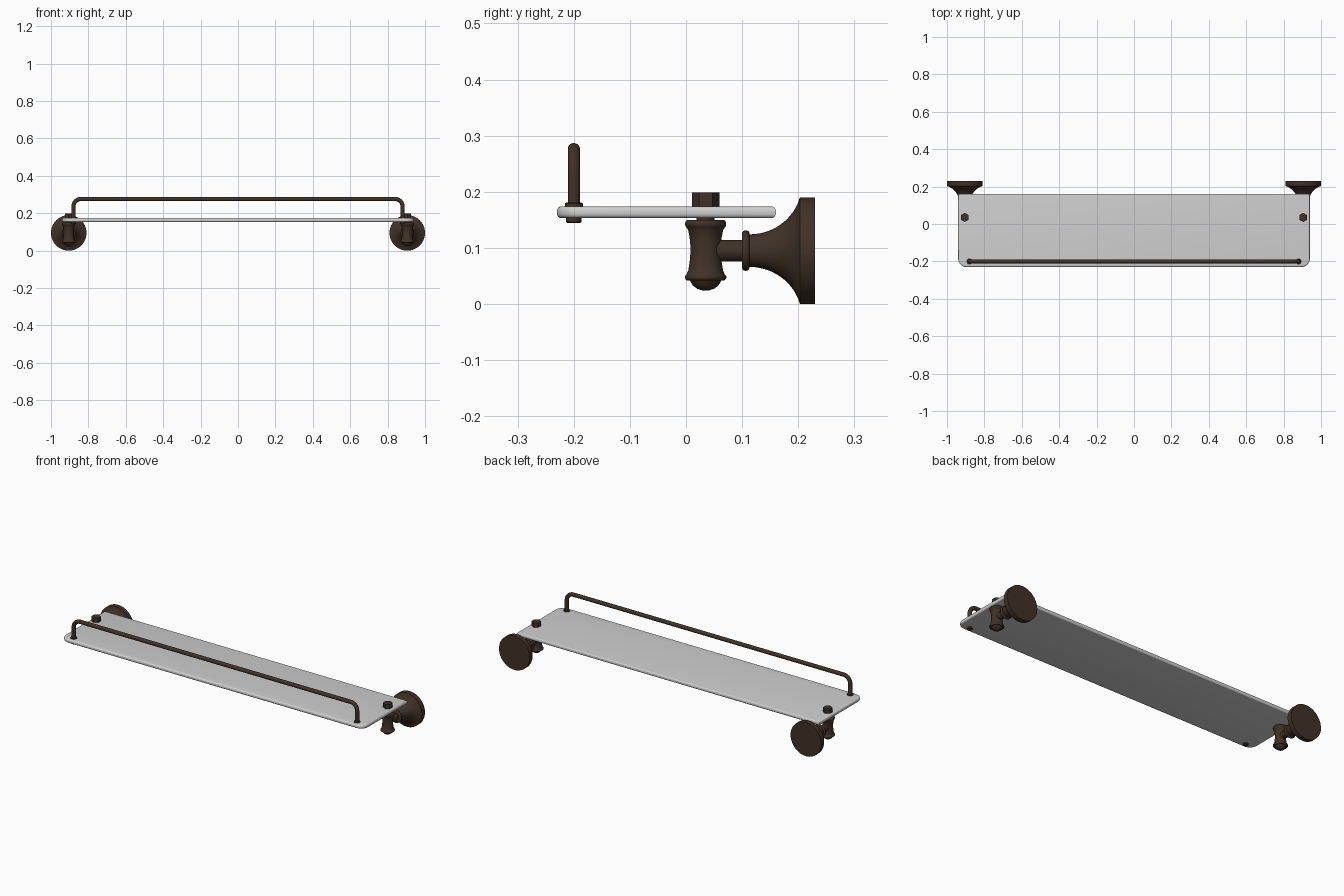
import bpy, bmesh, math
from mathutils import Vector, Matrix

if "Cube" in bpy.data.objects:
    bpy.data.objects.remove(bpy.data.objects["Cube"])


def material(name, rgb):
    m = bpy.data.materials.new(name)
    m.diffuse_color = (*rgb, 1)
    m.use_nodes = True
    m.node_tree.nodes["Principled BSDF"].inputs["Base Color"].default_value = m.diffuse_color
    return m


BRONZE = material("dark bronze", (0.052, 0.031, 0.020))
GLASS = material("pale grey glass", (0.62, 0.62, 0.62))


def finish(bm, name, mat, smooth=True):
    bmesh.ops.recalc_face_normals(bm, faces=bm.faces)
    me = bpy.data.meshes.new(name)
    bm.to_mesh(me)
    bm.free()
    ob = bpy.data.objects.new(name, me)
    bpy.context.collection.objects.link(ob)
    me.materials.append(mat)
    if smooth:
        bpy.ops.object.select_all(action='DESELECT')
        ob.select_set(True)
        bpy.context.view_layer.objects.active = ob
        bpy.ops.object.shade_smooth_by_angle(angle=math.radians(40))
    return ob


def lathe(name, profile, origin, along_y=False, sides=40, smooth=True, turn=0.0):
    """Revolve (radius, height) pairs about z, or about y, through origin."""
    bm = bmesh.new()
    rot = Matrix.Rotation(-math.pi / 2, 3, 'X') if along_y else Matrix.Identity(3)
    rings = []
    for r, h in profile:
        ring = []
        for i in range(sides):
            a = turn + 2 * math.pi * i / sides
            p = Vector((r * math.cos(a), r * math.sin(a), h))
            ring.append(bm.verts.new(rot @ p + Vector(origin)))
        rings.append(ring)
    for a, b in zip(rings, rings[1:]):
        for i in range(sides):
            j = (i + 1) % sides
            bm.faces.new((a[i], a[j], b[j], b[i]))
    bm.faces.new(rings[0])
    bm.faces.new(rings[-1])
    return finish(bm, name, BRONZE, smooth)


def arc(cx, cy, rx, ry, a0, a1, n):
    return [(cx + rx * math.cos(math.radians(a0 + (a1 - a0) * i / n)),
             cy + ry * math.sin(math.radians(a0 + (a1 - a0) * i / n))) for i in range(n + 1)]


# Glass shelf: rounded front corners, softened rim
outline = ([(0.94, 0.16), (-0.94, 0.16)]
           + arc(-0.895, -0.185, 0.045, 0.045, 180, 270, 12)
           + arc(0.895, -0.185, 0.045, 0.045, 270, 360, 12))
bm = bmesh.new()
base = bm.faces.new([bm.verts.new((x, y, 0.153)) for x, y in outline])
up = bmesh.ops.extrude_face_region(bm, geom=[base])
bmesh.ops.translate(bm, vec=(0, 0, 0.021),
                    verts=[v for v in up['geom'] if isinstance(v, bmesh.types.BMVert)])
rim = [e for e in bm.edges if abs(e.verts[0].co.z - e.verts[1].co.z) < 1e-5]
bmesh.ops.bevel(bm, geom=rim, offset=0.008, segments=4, profile=0.5, affect='EDGES')
finish(bm, "glass_shelf", GLASS)

# Guard rail: one bent tube with rounded corners
path = ([(-0.88, 0.146)] + arc(-0.84, 0.236, 0.04, 0.04, 180, 90, 10)
        + arc(0.84, 0.236, 0.04, 0.04, 90, 0, 10) + [(0.88, 0.146)])
cu = bpy.data.curves.new("guard_rail", 'CURVE')
cu.dimensions = '3D'
cu.bevel_depth = 0.011
cu.bevel_resolution = 5
cu.use_fill_caps = True
sp = cu.splines.new('POLY')
sp.points.add(len(path) - 1)
for pt, (x, z) in zip(sp.points, path):
    pt.co = (x, -0.2, z, 1)
cu.materials.append(BRONZE)
rail = bpy.data.objects.new("guard_rail", cu)
bpy.context.collection.objects.link(rail)
bpy.ops.object.select_all(action='DESELECT')
rail.select_set(True)
bpy.context.view_layer.objects.active = rail
bpy.ops.object.convert(target='MESH')
bpy.ops.object.shade_smooth_by_angle(angle=math.radians(40))

# Profiles of the turned parts
post = ([(0.006, 0.024), (0.015, 0.027), (0.023, 0.033), (0.028, 0.042)]
        + arc(0.031, 0.0475, 0.006, 0.006, -90, 60, 6)
        + [(0.031, 0.060), (0.0285, 0.075), (0.0272, 0.090), (0.0272, 0.103),
           (0.0285, 0.118), (0.031, 0.131)]
        + arc(0.031, 0.1425, 0.0058, 0.0075, -60, 90, 6))
flare = [(0.029 + 0.066 * (1 - math.cos(t)) / 0.741, 0.113 + 0.09 * math.sin(t) / 0.966)
         for t in (math.radians(75 * i / 12) for i in range(13))]
wall_base = flare + [(0.095, 0.23)]
collar = arc(0.031, 0.1065, 0.005, 0.0065, -90, 90, 8)

# Wall mounts and rail fixings, one set per side
for side, s in (("left", -1), ("right", 1)):
    x = 0.905 * s
    lathe(side + "_post", post, (x, 0.035, 0))
    lathe(side + "_stud", [(0.016, 0.145), (0.016, 0.18)], (x, 0.035, 0), sides=24)
    lathe(side + "_hex_nut", [(0.0245, 0.174), (0.0245, 0.199)], (x, 0.035, 0),
          sides=6, smooth=False, turn=math.pi / 2)
    lathe(side + "_arm", [(0.019, 0.04), (0.019, 0.115)], (x, 0, 0.095), along_y=True, sides=28)
    lathe(side + "_collar", collar, (x, 0, 0.095), along_y=True)
    lathe(side + "_wall_base", wall_base, (x, 0, 0.095), along_y=True, sides=56)
    lathe(side + "_rail_upper_washer", [(0.016, 0.173), (0.016, 0.179), (0.013, 0.181)],
          (0.88 * s, -0.2, 0), sides=24)
    lathe(side + "_rail_lower_washer", [(0.011, 0.144), (0.0135, 0.146), (0.0135, 0.154)],
          (0.88 * s, -0.2, 0), sides=24)
